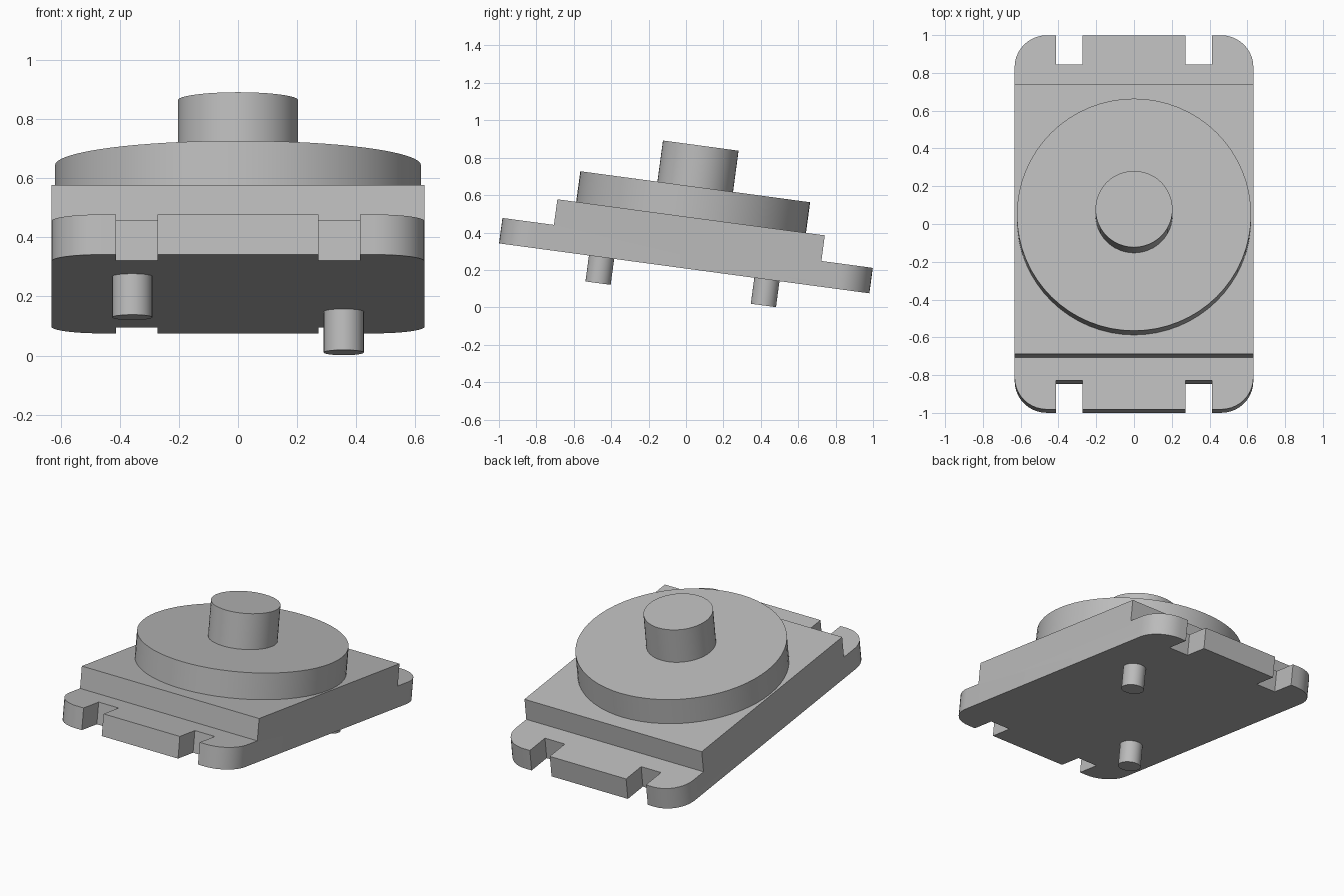
import bpy, bmesh, math
from mathutils import Matrix, Vector

cube = bpy.data.objects.get("Cube")
if cube:
    bpy.data.objects.remove(cube, do_unlink=True)

# The whole assembly leans towards the back
TILT = Matrix.Translation((0, -0.0095, 0.2085)) @ Matrix.Rotation(math.radians(-7.68), 4, 'X')
HALF_W, HALF_L, STEP_L = 0.632, 0.999, 0.7215
PLATE_H, BLOCK_H = 0.137, 0.275

grey = bpy.data.materials.new("plain_grey")
grey.use_nodes = True
grey.diffuse_color = (0.5, 0.5, 0.5, 1)
grey.node_tree.nodes["Principled BSDF"].inputs["Base Color"].default_value = (0.5, 0.5, 0.5, 1)


def make_object(name, bm):
    bmesh.ops.recalc_face_normals(bm, faces=bm.faces)
    mesh = bpy.data.meshes.new(name)
    bm.to_mesh(mesh)
    bm.free()
    mesh.materials.append(grey)
    obj = bpy.data.objects.new(name, mesh)
    obj.matrix_world = TILT
    bpy.context.collection.objects.link(obj)
    return obj


def smooth(obj):
    bpy.ops.object.select_all(action='DESELECT')
    obj.select_set(True)
    bpy.context.view_layer.objects.active = obj
    bpy.ops.object.shade_smooth_by_angle(angle=math.radians(30))


def cylinder(name, x, y, z0, z1, radius, sides):
    bm = bmesh.new()
    bmesh.ops.create_cone(bm, cap_ends=True, segments=sides, radius1=radius, radius2=radius,
                          depth=z1 - z0, matrix=Matrix.Translation((x, y, (z0 + z1) / 2)))
    smooth(make_object(name, bm))


# Stepped body: side profile extruded across the width
bm = bmesh.new()
half = [(HALF_L, 0), (HALF_L, PLATE_H), (STEP_L, PLATE_H), (STEP_L, BLOCK_H)]
profile = half + [(-y, z) for y, z in reversed(half)]
face = bm.faces.new([bm.verts.new((-HALF_W, y, z)) for y, z in profile])
side = bmesh.ops.extrude_face_region(bm, geom=[face])
moved = [v for v in side["geom"] if isinstance(v, bmesh.types.BMVert)]
bmesh.ops.translate(bm, verts=moved, vec=Vector((2 * HALF_W, 0, 0)))

# Round the four upright corners of the plate
corners = [e for e in bm.edges
           if all(abs(v.co.y) > HALF_L - 0.01 for v in e.verts)
           and abs(e.verts[0].co.z - e.verts[1].co.z) > 0.1]
bmesh.ops.bevel(bm, geom=corners, offset=0.17, segments=10, profile=0.5, affect='EDGES')
body = make_object("stepped_body", bm)

# Open notches in both ends of the plate
bm = bmesh.new()
for sx in (-1, 1):
    for sy in (-1, 1):
        place = Matrix.Translation((sx * 0.343, sy * HALF_L, PLATE_H / 2))
        bmesh.ops.create_cube(bm, size=1, matrix=place @ Matrix.Diagonal((0.142, 0.31, 0.4, 1)))
cutter = make_object("notch_cutter", bm)
cut = body.modifiers.new("notches", 'BOOLEAN')
cut.operation = 'DIFFERENCE'
cut.solver = 'EXACT'
cut.object = cutter
bpy.context.view_layer.objects.active = body
bpy.ops.object.modifier_apply(modifier=cut.name)
bpy.data.objects.remove(cutter, do_unlink=True)
smooth(body)

# Round collar and push button
cylinder("round_collar", 0, 0, BLOCK_H, 0.44, 0.62, 64)
cylinder("push_button", 0, 0, 0.44, 0.662, 0.204, 48)

# Two locating pins on opposite corners underneath
cylinder("front_pin", -0.358, -0.446, -0.14, 0, 0.068, 32)
cylinder("back_pin", 0.358, 0.446, -0.14, 0, 0.068, 32)
